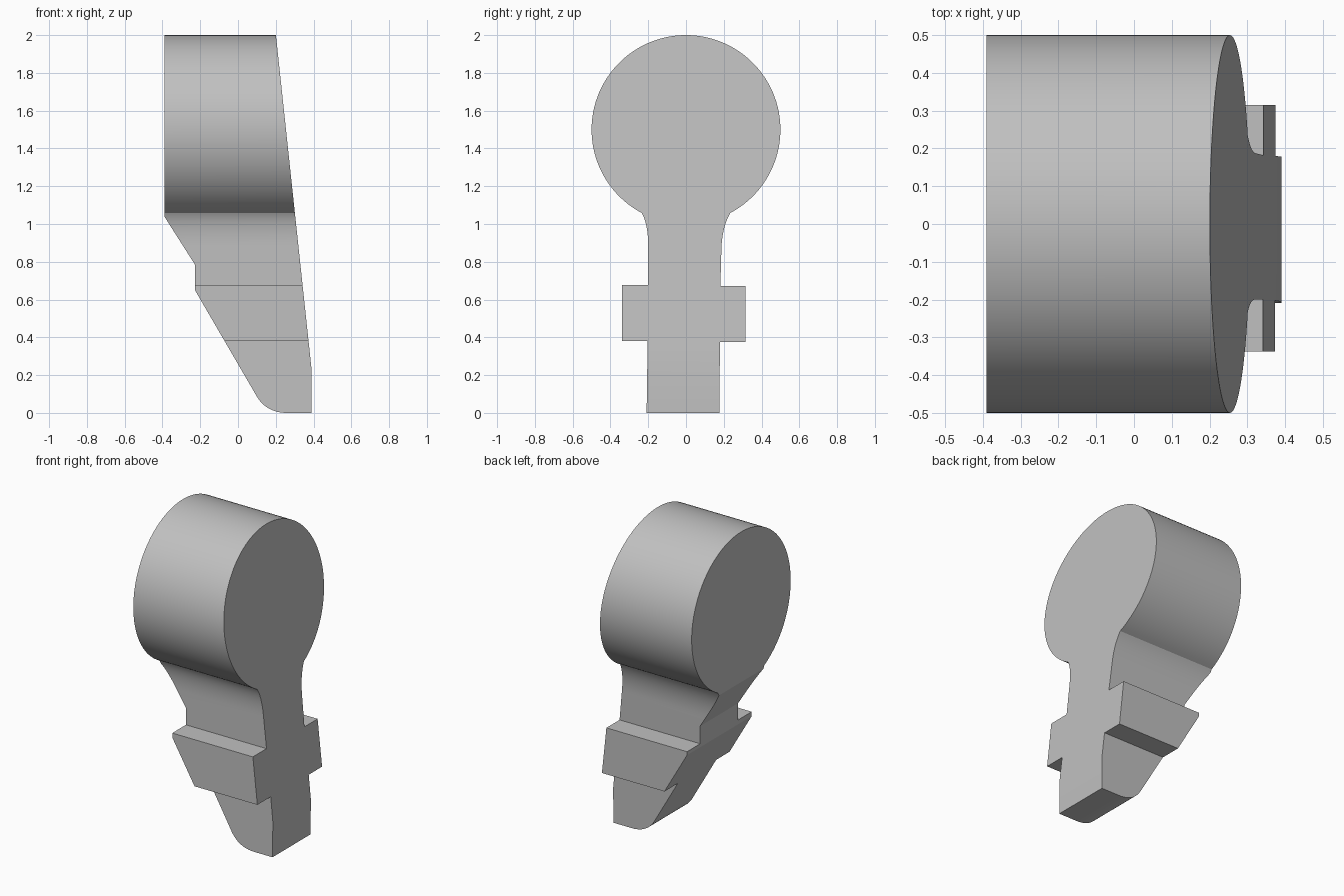
import bpy, bmesh, math
from mathutils import Vector

cube = bpy.data.objects.get("Cube")
if cube:
    bpy.data.objects.remove(cube, do_unlink=True)

grey = bpy.data.materials.new("plain grey")
grey.use_nodes = True
colour = (0.53, 0.53, 0.53, 1)
grey.diffuse_color = colour
grey.node_tree.nodes["Principled BSDF"].inputs["Base Color"].default_value = colour


def curve(a, control, b, steps=12):
    """Points along a quadratic curve, both ends included."""
    a, c, b = Vector(a), Vector(control), Vector(b)
    return [tuple(a * (1 - t) ** 2 + c * 2 * t * (1 - t) + b * t * t)
            for t in (i / steps for i in range(steps + 1))]


def prism(name, outline, place, direction):
    """Extrude a closed outline into a solid."""
    bm = bmesh.new()
    face = bm.faces.new([bm.verts.new(place(u, v)) for u, v in outline])
    out = bmesh.ops.extrude_face_region(bm, geom=[face])
    verts = [g for g in out["geom"] if isinstance(g, bmesh.types.BMVert)]
    bmesh.ops.translate(bm, verts=verts, vec=direction)
    bmesh.ops.recalc_face_normals(bm, faces=bm.faces)
    mesh = bpy.data.meshes.new(name)
    bm.to_mesh(mesh)
    bm.free()
    mesh.materials.append(grey)
    obj = bpy.data.objects.new(name, mesh)
    bpy.context.collection.objects.link(obj)
    return obj


# Face outline: round head, flared neck, cross bar and foot
radius, head_z = 0.5, 1.5
start = math.asin(0.235 / radius)
head = []
for i in range(97):
    a = -math.pi / 2 + start + i * (2 * math.pi - 2 * start) / 96
    head.append((radius * math.cos(a), head_z + radius * math.sin(a)))
left_neck = curve(head[-1], (-0.2, 1.0), (-0.2, 0.88))
right_neck = curve((0.187, 0.85), (0.188, 0.98), head[0])
face_outline = (
    head + left_neck[1:]
    + [(-0.2, 0.678), (-0.338, 0.678), (-0.338, 0.38), (-0.203, 0.38), (-0.21, -0.1)]
    + [(0.175, -0.1), (0.18, 0.375), (0.315, 0.375), (0.315, 0.672), (0.182, 0.672)]
    + right_neck[:-1])
body = prism("keyhole_body", face_outline, lambda y, z: (-0.7, y, z), (1.4, 0, 0))

# Side outline: slanted front, stepped back and rounded toe
side_outline = ([(-0.39, 2.1), (-0.39, 1.04), (-0.228, 0.785), (-0.228, 0.65)]
                + curve((0.095, 0.095), (0.147, 0.0), (0.26, 0.0))
                + [(0.39, 0.0), (0.39, 0.225), (0.19, 2.1)])
cutter = prism("side_cutter", side_outline, lambda x, z: (x, -0.7, z), (0, 1.4, 0))
cutter.hide_render = True

# Keep only what lies inside both outlines
cut = body.modifiers.new("side shape", "BOOLEAN")
cut.operation = "INTERSECT"
cut.solver = "EXACT"
cut.object = cutter
bpy.ops.object.select_all(action="DESELECT")
body.select_set(True)
bpy.context.view_layer.objects.active = body
bpy.ops.object.modifier_apply(modifier=cut.name)
bpy.data.objects.remove(cutter, do_unlink=True)
bpy.ops.object.shade_smooth_by_angle(angle=math.radians(18))
